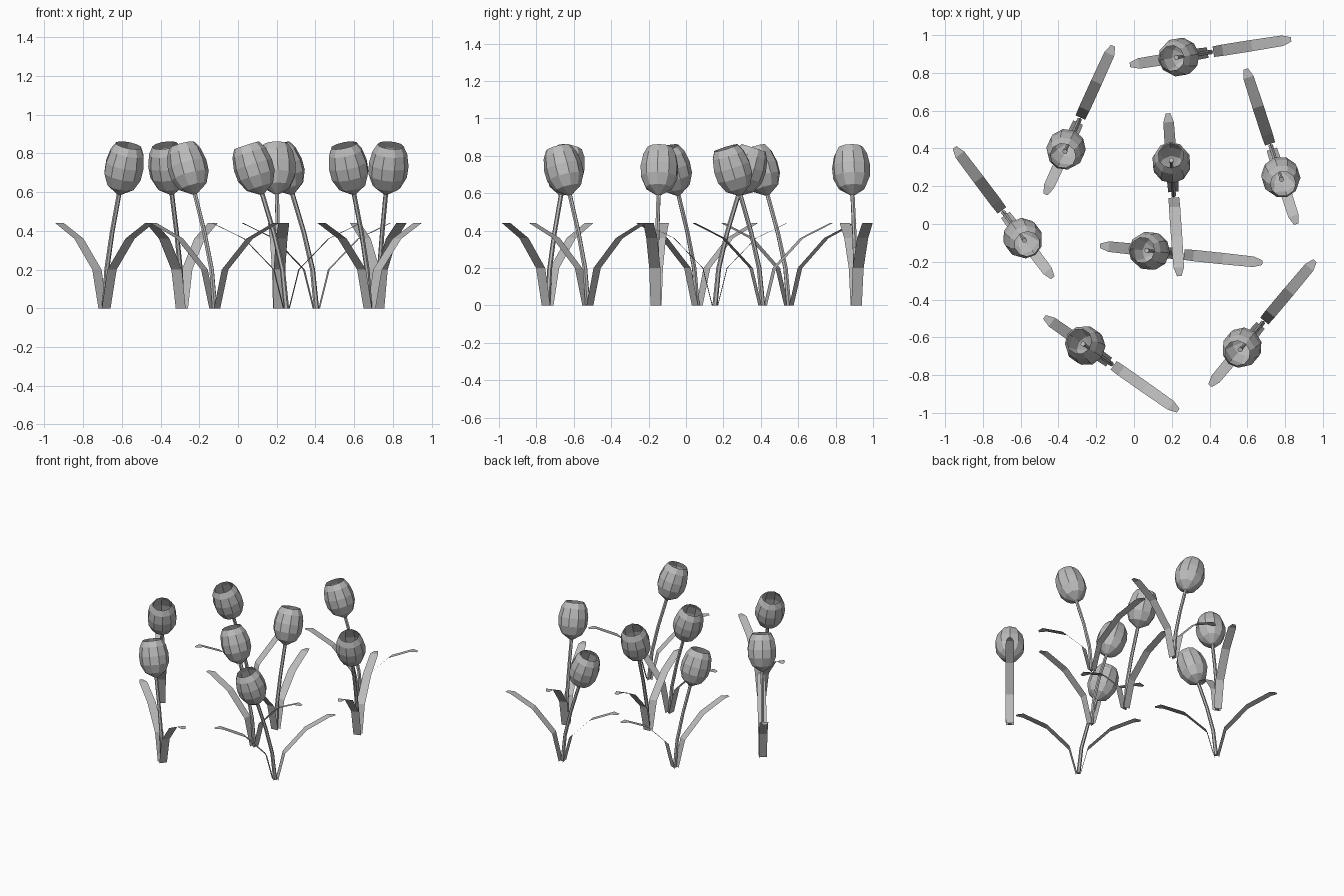
import bpy, bmesh
from math import radians, cos, sin, tau
from mathutils import Vector, Matrix

if "Cube" in bpy.data.objects:
    bpy.data.objects.remove(bpy.data.objects["Cube"])

grey = bpy.data.materials.new("plain_grey")
grey.use_nodes = True
colour = (0.5, 0.5, 0.5, 1)
grey.diffuse_color = colour
grey.node_tree.nodes["Principled BSDF"].inputs["Base Color"].default_value = colour


def to_mesh(name, bm):
    mesh = bpy.data.meshes.new(name)
    bm.to_mesh(mesh)
    bm.free()
    mesh.materials.append(grey)
    return mesh


def bridge(bm, rings):
    """Join successive closed rings with quads."""
    for a, b in zip(rings, rings[1:]):
        n = len(a)
        for i in range(n):
            j = (i + 1) % n
            bm.faces.new((a[i], a[j], b[j], b[i]))


def tube(name, frames, sides, cap=True):
    """Loft circles given as (centre, tilt about y, radius)."""
    bm = bmesh.new()
    rings = []
    for centre, tilt, radius in frames:
        turn = Matrix.Rotation(tilt, 3, 'Y')
        ring = []
        for i in range(sides):
            a = tau * i / sides
            p = Vector((radius * cos(a), radius * sin(a), 0))
            ring.append(bm.verts.new(Vector(centre) + turn @ p))
        rings.append(ring)
    bridge(bm, rings)
    if cap:
        bm.faces.new(rings[0][::-1])
        bm.faces.new(rings[-1])
    return to_mesh(name, bm)


# Bloom axis leans towards local -x
tilt = radians(-18)
bloom_base = Vector((-0.125, 0, 0.59))
axis = Vector((sin(tilt), 0, cos(tilt)))


def along(s):
    return bloom_base + axis * s


# Curved stem
stem = tube("stem", [
    ((0, 0, 0), 0, 0.014),
    ((-0.02, 0, 0.2), radians(-9), 0.013),
    ((-0.065, 0, 0.39), radians(-15), 0.012),
    (along(0.005), tilt, 0.012)], 6)

# Hollow ten-sided bloom with an open, narrowed rim
profile = [(0, 0.012), (0.04, 0.072), (0.1, 0.1), (0.16, 0.103),
           (0.225, 0.09), (0.265, 0.068)]
bloom = tube("bloom", [(along(s), tilt, r) for s, r in profile], 10, cap=False)

# Pistil inside the bloom
pistil = tube("pistil", [(along(s), tilt, r) for s, r in
                         [(0, 0.01), (0.15, 0.01), (0.19, 0.014)]], 6)

# Pair of thin arching leaves, one on each side of the stem
leaf_path = [(0.015, 0, 0.028), (0.065, 0.2, 0.03), (0.22, 0.36, 0.03),
             (0.385, 0.44, 0.028), (0.432, 0.44, 0.012)]
bm = bmesh.new()
for side in (1, -1):
    rows = [[bm.verts.new((side * x, side * y, z)) for y in (-w, w)]
            for x, z, w in leaf_path]
    for a, b in zip(rows, rows[1:]):
        bm.faces.new((a[0], b[0], b[1], a[1]))
leaves = to_mesh("leaves", bm)

# Scatter of flowers: x, y, heading in degrees
flowers = [(0.405, 0.91, 9), (-0.29, 0.55, 65.5), (0.725, 0.41, 108),
           (-0.69, 0.06, 127), (0.21, 0.155, -86), (0.25, -0.16, -6),
           (-0.12, -0.74, -35), (0.68, -0.525, 50)]
for n, (x, y, heading) in enumerate(flowers, 1):
    for mesh in (stem, bloom, pistil, leaves):
        obj = bpy.data.objects.new(f"{mesh.name}_{n}", mesh)
        obj.location = (x, y, 0)
        obj.rotation_euler.z = radians(heading)
        bpy.context.scene.collection.objects.link(obj)
